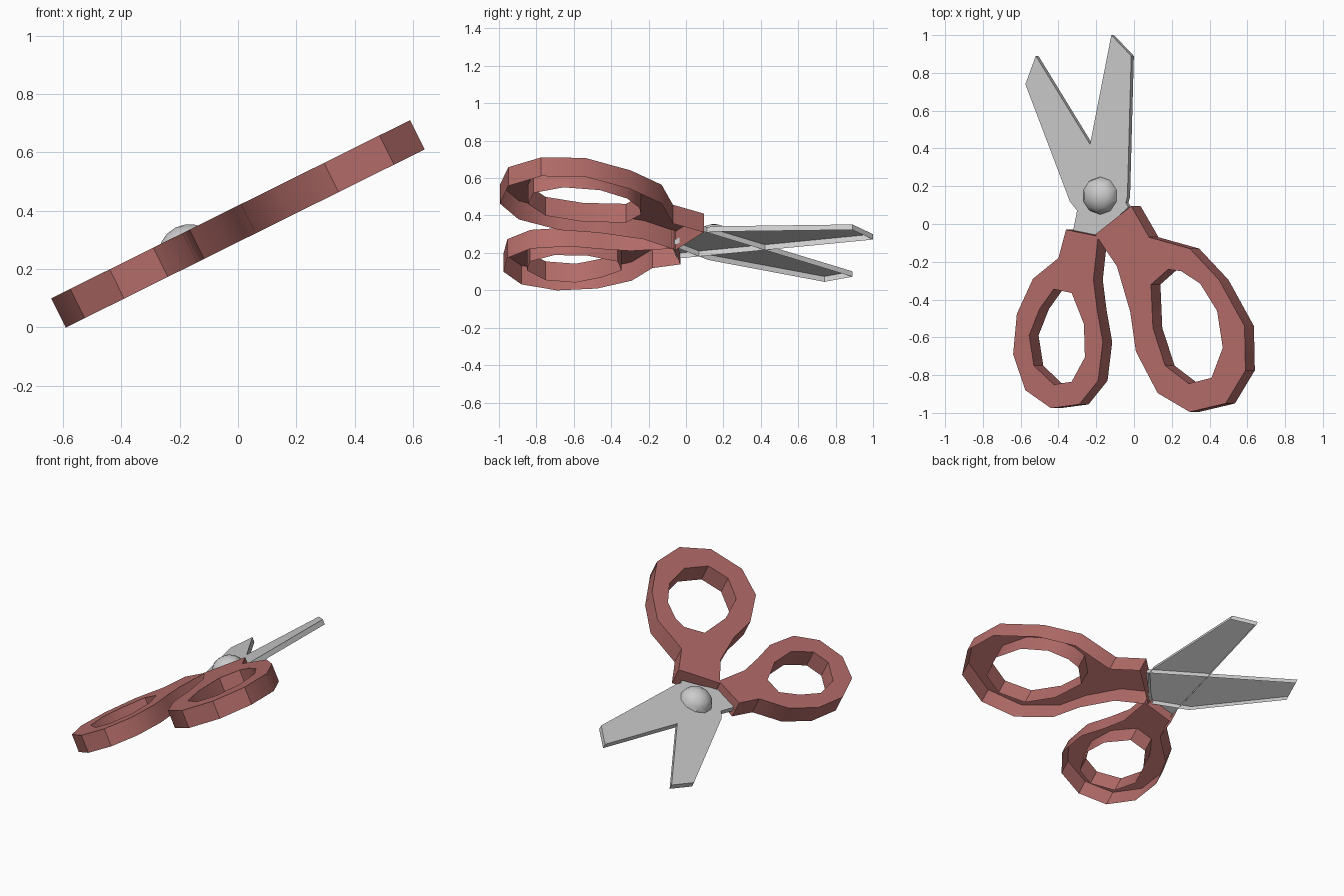
import bpy, bmesh, math
from mathutils import Vector, Matrix

if "Cube" in bpy.data.objects:
    bpy.data.objects.remove(bpy.data.objects["Cube"])

TILT = math.radians(26.4)
S, C = math.sin(TILT), math.cos(TILT)
NORMAL = Vector((-S, 0, C))

red = bpy.data.materials.new("handle_red")
red.diffuse_color = (0.45, 0.15, 0.14, 1)
red.use_nodes = True
red.node_tree.nodes["Principled BSDF"].inputs["Base Color"].default_value = red.diffuse_color


def finish(name, bm, mat=None):
    me = bpy.data.meshes.new(name)
    bm.to_mesh(me)
    bm.free()
    ob = bpy.data.objects.new(name, me)
    bpy.context.collection.objects.link(ob)
    if mat:
        me.materials.append(mat)
    bpy.ops.object.select_all(action='DESELECT')
    ob.select_set(True)
    bpy.context.view_layer.objects.active = ob
    bpy.ops.object.shade_smooth_by_angle(angle=math.radians(35))
    return ob


def shell(name, loops, top, thick, mat=None):
    """Top plate on the tilted plane with side walls, open underneath."""
    bm = bmesh.new()
    edges = []
    for pts in loops:
        vs = [bm.verts.new((x, y, (top + x * S) / C)) for x, y in pts]
        edges += [bm.edges.new((vs[i], vs[(i + 1) % len(vs)])) for i in range(len(vs))]
    bmesh.ops.triangle_fill(bm, edges=edges, use_beauty=True, use_dissolve=False, normal=NORMAL)
    tops = list(bm.faces)
    ext = bmesh.ops.extrude_edge_only(bm, edges=edges)
    down = [g for g in ext["geom"] if isinstance(g, bmesh.types.BMVert)]
    bmesh.ops.translate(bm, verts=down, vec=-NORMAL * thick)
    bmesh.ops.recalc_face_normals(bm, faces=bm.faces)
    tops[0].normal_update()
    if tops[0].normal.dot(NORMAL) < 0:
        bmesh.ops.reverse_faces(bm, faces=bm.faces)
    return finish(name, bm, mat)


# Handles: outer outline and finger hole
shell("left_handle", [
    [(-.36, -.03), (-.40, -.18), (-.535, -.29), (-.62, -.475), (-.64, -.69), (-.575, -.88),
     (-.44, -.975), (-.29, -.955), (-.19, -.83), (-.165, -.625), (-.195, -.455),
     (-.215, -.295), (-.19, -.065)],
    [(-.425, -.345), (-.50, -.45), (-.555, -.59), (-.53, -.75), (-.425, -.85),
     (-.33, -.835), (-.26, -.705), (-.265, -.53), (-.33, -.365)]], .374, .112, red)
shell("right_handle", [
    [(-.015, .095), (.08, -.07), (.295, -.13), (.45, -.295), (.585, -.54), (.59, -.775),
     (.485, -.95), (.295, -.995), (.125, -.895), (.01, -.675), (-.02, -.465),
     (-.09, -.225), (-.205, -.055)],
    [(.18, -.24), (.25, -.25), (.35, -.315), (.44, -.46), (.47, -.655), (.41, -.815),
     (.29, -.845), (.165, -.75), (.10, -.55), (.09, -.32)]], .374, .112, red)

# Blades, crossing at the pivot
shell("right_blade", [[(-.12, 1), (-.015, .89), (-.035, .145), (-.05, .09),
                       (-.19, -.075), (-.325, -.05)]], .322, .032)
shell("left_blade", [[(-.52, .89), (-.575, .74), (-.34, .12), (-.195, -.065),
                      (-.03, .09)]], .322, .032)

# Pivot screw: flattened half sphere
bm = bmesh.new()
bmesh.ops.create_uvsphere(bm, u_segments=10, v_segments=8, radius=1)
bmesh.ops.delete(bm, geom=[v for v in bm.verts if v.co.z < -.1], context='VERTS')
cx = -.178
bm.transform(Matrix.Translation((cx, .15, (.322 + cx * S) / C))
             @ Matrix.Rotation(-TILT, 4, 'Y') @ Matrix.Diagonal((.1, .1, .08, 1)))
finish("pivot_screw", bm)
